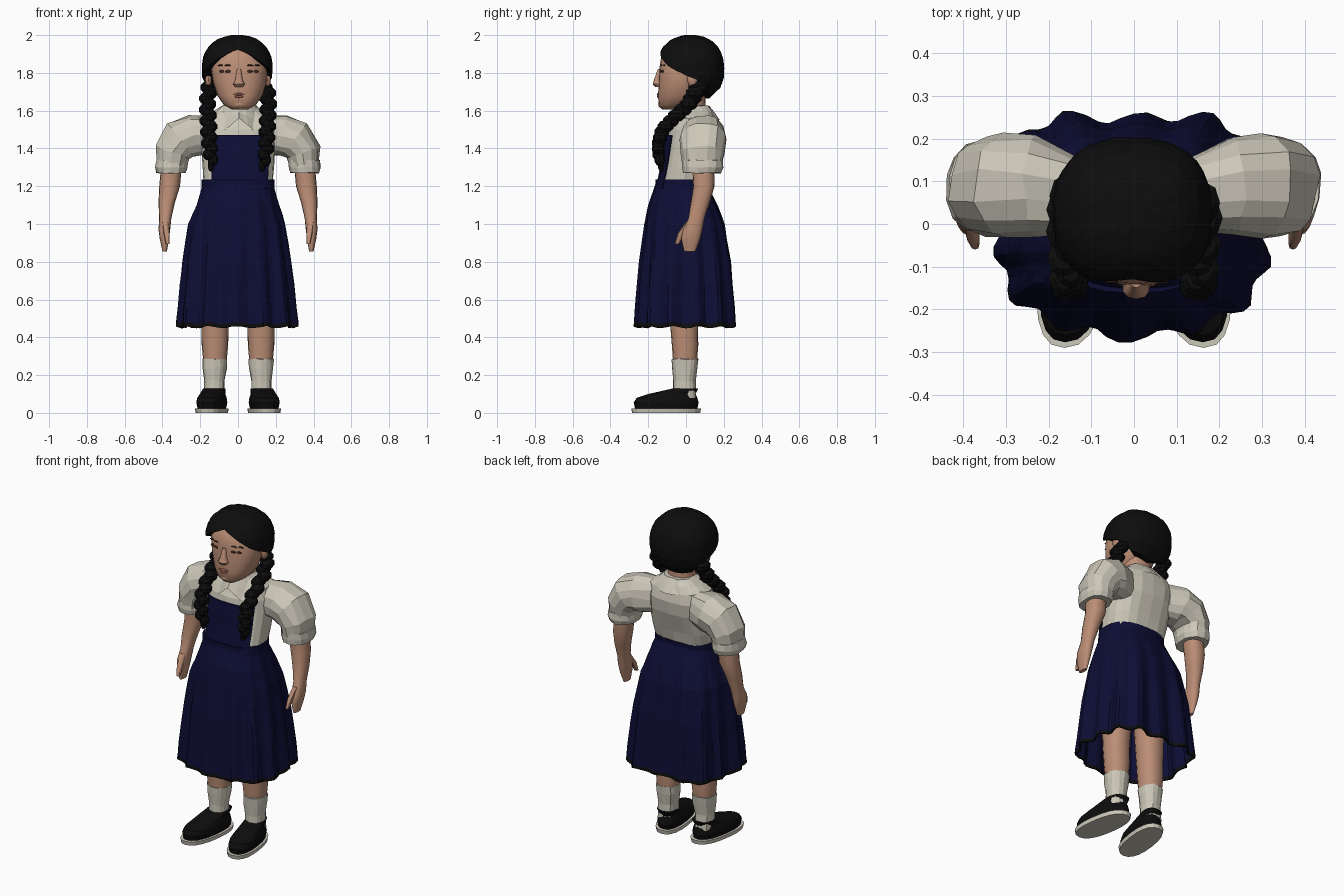
import bpy, bmesh, random
from math import sin, cos, radians, pi, copysign
from mathutils import Vector

random.seed(4)
if "Cube" in bpy.data.objects:
    bpy.data.objects.remove(bpy.data.objects["Cube"], do_unlink=True)


def material(name, rgb):
    m = bpy.data.materials.new(name)
    m.use_nodes = True
    m.diffuse_color = (*rgb, 1)
    bsdf = m.node_tree.nodes["Principled BSDF"]
    bsdf.inputs["Base Color"].default_value = (*rgb, 1)
    bsdf.inputs["Roughness"].default_value = 0.9
    return m


SKIN = material("skin", (0.50, 0.27, 0.18))
CREAM = material("cream cloth", (0.60, 0.57, 0.48))
NAVY = material("navy cloth", (0.004, 0.004, 0.035))
BLACK = material("black", (0.004, 0.004, 0.004))
LIP = material("lip", (0.34, 0.13, 0.09))
DARK = material("eye brown", (0.05, 0.02, 0.015))


def finish(name, bm, mats, smooth):
    bmesh.ops.recalc_face_normals(bm, faces=bm.faces)
    me = bpy.data.meshes.new(name)
    bm.to_mesh(me)
    bm.free()
    ob = bpy.data.objects.new(name, me)
    bpy.context.collection.objects.link(ob)
    for m in mats:
        me.materials.append(m)
    if smooth:
        bpy.ops.object.select_all(action="DESELECT")
        ob.select_set(True)
        bpy.context.view_layer.objects.active = ob
        bpy.ops.object.shade_smooth_by_angle(angle=radians(50))
    return ob


def sheet(name, rows, mats, closed=True, caps=False, jitter=0.0, smooth=False):
    """Skin a grid of point rows."""
    bm = bmesh.new()
    grid = [[bm.verts.new(Vector(p) + Vector([random.uniform(-jitter, jitter) for _ in p]))
             for p in row] for row in rows]
    n = len(rows[0])
    for low, high in zip(grid, grid[1:]):
        for i in range(n if closed else n - 1):
            j = (i + 1) % n
            bm.faces.new((low[i], low[j], high[j], high[i]))
    if caps:
        bm.faces.new(grid[0])
        bm.faces.new(grid[-1])
    return finish(name, bm, mats, smooth)


def spow(v, p):
    return copysign(abs(v) ** (2 / p), v)


def ring(x, y, z, a, b, tilt=0, n=16, p=2.3, side=1):
    """Rounded cross-section; starts at the front, tilted in the xz plane."""
    t, pts = radians(tilt), []
    for i in range(n):
        s, c = spow(sin(2 * pi * i / n), p), spow(cos(2 * pi * i / n), p)
        pts.append((side * (x + a * s * cos(t)), y - b * c, z + a * s * sin(t)))
    return pts


def loft(name, rings, mat, n=16, p=2.3, side=1, **kw):
    return sheet(name, [ring(*r, n=n, p=p, side=side) for r in rings], [mat], caps=True, **kw)


def lookup(table, z):
    """Interpolate (x, y, z, a, b) rows sorted by rising z."""
    z = min(max(z, table[0][2]), table[-1][2])
    for r, s in zip(table, table[1:]):
        if z <= s[2]:
            f = (z - r[2]) / (s[2] - r[2])
            return [u + (v - u) * f for u, v in zip(r, s)]


def blob(name, loc, scale, mat, n=10, smooth=False):
    bm = bmesh.new()
    bmesh.ops.create_uvsphere(bm, u_segments=n, v_segments=n // 2 + 1, radius=1)
    for v in bm.verts:
        v.co = Vector(loc) + v.co * Vector(scale)
    return finish(name, bm, [mat], smooth)


# Head and face
HEAD = [(0.01, -0.09, 1.605, 0.04, 0.035), (0.01, -0.06, 1.63, 0.085, 0.085),
        (0.01, -0.03, 1.68, 0.12, 0.118), (0.01, -0.02, 1.75, 0.142, 0.125),
        (0.005, -0.01, 1.83, 0.15, 0.13), (0, 0, 1.91, 0.13, 0.128), (0, 0.02, 1.96, 0.08, 0.08)]
loft("head", HEAD, SKIN, n=24, smooth=True)
loft("neck", [(0.005, 0.03, 1.5, 0.085, 0.08), (0.005, 0.02, 1.7, 0.08, 0.08)], SKIN, smooth=True)


def face_y(x, z):
    cx, cy, _, a, b = lookup(HEAD, z)
    return cy - b * (1 - abs((x - cx) / a) ** 2.3) ** (1 / 2.3)


loft("nose", [(0.005, -0.145, 1.725, 0.022, 0.018), (0.005, -0.148, 1.74, 0.032, 0.028),
              (0.005, -0.145, 1.765, 0.02, 0.024), (0.005, -0.137, 1.82, 0.011, 0.012)],
     SKIN, n=10, smooth=True)
for z, w, h in ((1.687, 0.034, 0.006), (1.675, 0.026, 0.007)):
    blob("lip", (0.005, face_y(0.005, z), z), (w, 0.007, h), LIP)
blob("chin", (0.008, -0.12, 1.635), (0.045, 0.028, 0.025), SKIN, smooth=True)
for side, label in ((1, "left"), (-1, "right")):
    for part, x, z, w, h in (("eye", 0.072, 1.808, 0.03, 0.007), ("eyebrow", 0.075, 1.84, 0.035, 0.004)):
        for k in (-0.5, 0.5):
            px = side * (x + k * w) + 0.005
            blob(label + "_" + part, (px, face_y(px, z) + 0.001, z), (w * 0.65, 0.006, h), DARK)
    blob(label + "_ear", (side * 0.157, 0.035, 1.765), (0.018, 0.028, 0.04), SKIN, smooth=True)

# Hair cap with a centre parting that sweeps down to the nape
HAIRLINE = [(0, 1.925), (25, 1.885), (55, 1.83), (75, 1.805), (100, 1.76), (130, 1.69), (180, 1.665)]


def hairline(deg):
    d = abs((deg + 180) % 360 - 180)
    for (a, za), (b, zb) in zip(HAIRLINE, HAIRLINE[1:]):
        if d <= b:
            return za + (zb - za) * (d - a) / (b - a)


def hair_point(deg, t, inset=1.0):
    z0 = hairline(deg)
    z = z0 + (1.999 - z0) * (1 - (1 - t) ** 1.6)
    h = abs(z - 1.82) / (0.18 if z > 1.82 else 0.175)
    r = max(1 - h ** 2.3, 0.0) ** (1 / 2.3) * inset
    a = radians(deg)
    return (-0.004 + 0.187 * r * spow(sin(a), 2.4), 0.025 - 0.178 * r * spow(cos(a), 2.4), z)


angles = [i * 10 for i in range(36)]
hair = [[hair_point(d, 0, 0.6) for d in angles], [hair_point(d, 0, 0.9) for d in angles]]
hair += [[hair_point(d, i / 9) for d in angles] for i in range(10)]
sheet("hair", hair, [BLACK], caps=True, jitter=0.002)

# Braids: alternating plaits falling forward over the shoulders
BRAID = [(0.135, -0.13, 1.31, 0.018, 0.02), (0.145, -0.145, 1.36, 0.034, 0.034),
         (0.15, -0.148, 1.42, 0.038, 0.036), (0.155, -0.125, 1.5, 0.04, 0.042),
         (0.158, -0.06, 1.565, 0.04, 0.048), (0.162, 0.02, 1.64, 0.04, 0.05),
         (0.15, 0.075, 1.74, 0.04, 0.055)]
for side, label in ((1, "left"), (-1, "right")):
    for i in range(15):
        x, y, z, a, b = lookup(BRAID, 1.31 + i * 0.0295)
        blob(label + "_braid", (side * x + (0.008 if i % 2 else -0.008), y, z), (a, b, 0.034), BLACK, n=8)

# Blouse body
TORSO = [(0, -0.025, 1.18, 0.18, 0.125), (0, 0.005, 1.3, 0.19, 0.128), (0, 0.03, 1.42, 0.195, 0.138),
         (0, 0.04, 1.5, 0.2, 0.135), (0, 0.05, 1.56, 0.185, 0.11), (0, 0.05, 1.595, 0.13, 0.095),
         (0.005, 0.045, 1.625, 0.09, 0.08)]
loft("blouse_body", TORSO, CREAM, n=20, p=2.6, jitter=0.004)


# Pointed collar
def collar_point(deg, t):
    d, a = abs((deg + 180) % 360 - 180), radians(deg)
    drop = 1.56 - 0.07 * d / 35 if d < 35 else min(1.49 + (d - 35) * 0.0012, 1.55)
    return (0.005 + (0.095 + 0.045 * t) * sin(a), 0.035 - (0.09 + 0.055 * t) * cos(a),
            1.625 + (drop - 1.625) * t)


sheet("collar", [[collar_point(d, i / 2) for d in angles] for i in range(3)], [CREAM], jitter=0.002)


# Pinafore bib wrapped over the chest
def bib_point(deg, z):
    x, y, _, a, b = lookup(TORSO, z)
    t = radians(deg)
    return (0.01 + (a + 0.01) * spow(sin(t), 2.6), y - (b + 0.013) * spow(cos(t), 2.6), z)


bib = sheet("bib", [[bib_point(d, 1.19 + 0.07 * i) for d in range(-45, 46, 9)] for i in range(5)],
            [NAVY], closed=False)
loft("waistband", [(0, -0.025, 1.175, 0.192, 0.137), (0, -0.022, 1.235, 0.192, 0.14)], NAVY, n=24, p=2.5)

# Pleated skirt with a dark hem
SKIRT = [(-0.003, 0, 0.455, 0.32, 0.268), (-0.005, 0, 0.8, 0.287, 0.242), (-0.006, -0.005, 1.0, 0.258, 0.212),
         (0, -0.015, 1.1, 0.22, 0.185), (0, -0.024, 1.215, 0.185, 0.135)]


def skirt_point(i, z):
    t = 2 * pi * i / 84
    x, y, _, a, b = lookup(SKIRT, z)
    flare = min((1.215 - z) / 0.6, 1)
    fold = flare * (0.014 * cos(14 * t + 0.6) + 0.009 * cos(5 * t) + 0.012 * cos(4 * t + pi))
    return (x + (a + fold) * spow(sin(t), 2.3), y - (b + fold) * spow(cos(t), 2.3),
            z + (0.006 * cos(14 * t) if z < 0.5 else 0))


heights = [0.455, 0.475, 0.56, 0.68, 0.8, 0.9, 1.0, 1.05, 1.1, 1.16, 1.215]
skirt = sheet("skirt", [[skirt_point(i, z) for i in range(84)] for z in heights], [NAVY, BLACK], jitter=0.002)
for f in skirt.data.polygons:
    f.material_index = int(f.center.z < 0.476)
for ob in (skirt, bib):
    ob.modifiers.new("cloth thickness", "SOLIDIFY").thickness = 0.008


# Shoes splay outwards towards the toe
def shoe_loft(name, rings, mat, side):
    rows = [[(q[0] - side * 0.13 * q[1], q[1], q[2]) for q in ring(*r, side=side, n=20, p=2.4)] for r in rings]
    sheet(name, rows, [mat], caps=True)


for side, label in ((1, "left_"), (-1, "right_")):
    # Puffed sleeve and turned cuff
    loft(label + "sleeve", [(0.13, 0.07, 1.47, 0.1, 0.09, 90), (0.23, 0.09, 1.47, 0.11, 0.115, 76),
                            (0.3, 0.09, 1.445, 0.11, 0.12, 50), (0.345, 0.087, 1.38, 0.092, 0.112, 20),
                            (0.355, 0.085, 1.29, 0.075, 0.1, 2)], CREAM, side=side, n=14, jitter=0.007)
    loft(label + "cuff", [(0.355, 0.085, 1.27, 0.078, 0.1), (0.353, 0.087, 1.3, 0.086, 0.108),
                          (0.35, 0.087, 1.34, 0.084, 0.106)], CREAM, side=side, n=14, jitter=0.003)
    # Arm, hand and thumb
    loft(label + "arm", [(0.35, 0.09, 1.33, 0.055, 0.058), (0.362, 0.095, 1.2, 0.055, 0.056),
                         (0.378, 0.075, 1.11, 0.043, 0.05), (0.385, 0.055, 1.03, 0.032, 0.043),
                         (0.39, 0.035, 0.97, 0.031, 0.052), (0.39, 0.025, 0.92, 0.024, 0.05),
                         (0.388, 0.02, 0.855, 0.012, 0.03)], SKIN, side=side, smooth=True)
    loft(label + "thumb", [(0.385, 0.02, 1.01, 0.018, 0.022), (0.378, -0.025, 0.95, 0.016, 0.02),
                           (0.372, -0.048, 0.895, 0.01, 0.012)], SKIN, side=side, n=8, smooth=True)
    # Leg and ankle sock
    loft(label + "leg", [(0.122, -0.005, 0.25, 0.06, 0.062), (0.122, -0.005, 0.36, 0.07, 0.07),
                         (0.122, -0.01, 0.47, 0.072, 0.074), (0.115, -0.01, 0.8, 0.085, 0.09)],
         SKIN, side=side, smooth=True)
    loft(label + "sock", [(0.125, -0.005, 0.08, 0.053, 0.06), (0.124, -0.008, 0.17, 0.054, 0.058),
                          (0.123, -0.006, 0.24, 0.064, 0.066), (0.122, -0.005, 0.285, 0.066, 0.069)],
         CREAM, side=side, jitter=0.003)
    # Strapped shoe, bare instep and pale sole
    shoe_loft(label + "sole", [(0.125, -0.105, 0.0, 0.08, 0.18), (0.125, -0.105, 0.024, 0.084, 0.185)], CREAM, side)
    shoe_loft(label + "shoe", [(0.125, -0.105, 0.022, 0.07, 0.165), (0.125, -0.105, 0.055, 0.077, 0.172),
                               (0.125, -0.1, 0.08, 0.073, 0.16), (0.125, -0.075, 0.1, 0.064, 0.125),
                               (0.125, 0.0, 0.13, 0.058, 0.066)], BLACK, side)
    blob(label + "instep", (side * 0.138, -0.105, 0.094), (0.042, 0.055, 0.022), CREAM)
    blob(label + "strap", (side * 0.136, -0.09, 0.098), (0.062, 0.016, 0.026), BLACK)
